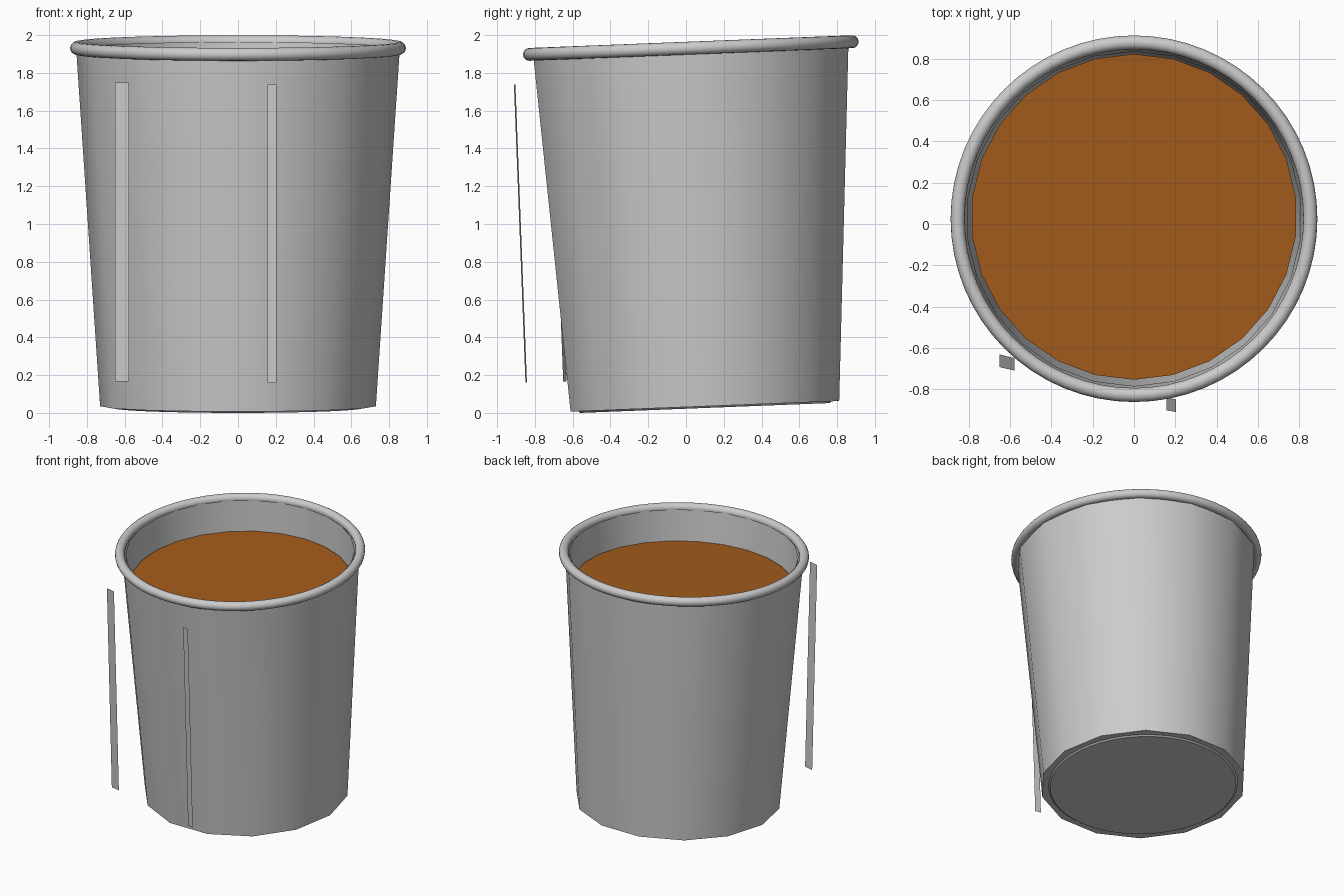
import bpy, bmesh, math
from mathutils import Matrix

if "Cube" in bpy.data.objects:
    bpy.data.objects.remove(bpy.data.objects["Cube"])

# The whole cup leans slightly towards the front
TILT = Matrix.Translation((0, 0.10, 0.035)) @ Matrix.Rotation(math.radians(2.25), 4, 'X')
RIM_Z, LIQUID_Z = 1.898, 1.665


def finish(name, bm, tilt=True, smooth=None):
    mesh = bpy.data.meshes.new(name)
    bm.to_mesh(mesh)
    bm.free()
    obj = bpy.data.objects.new(name, mesh)
    bpy.context.collection.objects.link(obj)
    if tilt:
        obj.matrix_world = TILT
    if smooth:
        bpy.ops.object.select_all(action='DESELECT')
        obj.select_set(True)
        bpy.context.view_layer.objects.active = obj
        bpy.ops.object.shade_smooth_by_angle(angle=math.radians(smooth))
    return obj


def ring(bm, sides, radius, z, phase=0.0):
    return [bm.verts.new((radius * math.cos(phase + math.tau * i / sides),
                          radius * math.sin(phase + math.tau * i / sides), z))
            for i in range(sides)]


def bridge(bm, low, high):
    n = len(low)
    for i in range(n):
        j = (i + 1) % n
        bm.faces.new((low[i], low[j], high[j], high[i]))


# Tapered outer wall, fourteen sides, closed underneath
bm = bmesh.new()
low, high = ring(bm, 14, 0.73, 0), ring(bm, 14, 0.857, RIM_Z)
bridge(bm, low, high)
bm.faces.new(low[::-1])
finish("cup_wall", bm, smooth=40)

# Inner wall, facing inward
bm = bmesh.new()
low, high = ring(bm, 26, 0.69, 0.03, math.pi / 2), ring(bm, 26, 0.814, RIM_Z, math.pi / 2)
bridge(bm, high, low)
bm.faces.new(low)
finish("inner_wall", bm, smooth=40)

# Thin round base disc
bm = bmesh.new()
low, high = ring(bm, 48, 0.66, -0.009), ring(bm, 48, 0.672, 0.0)
bridge(bm, low, high)
bm.faces.new(low[::-1])
finish("base_disc", bm, smooth=30)

# Rolled rim
bpy.ops.mesh.primitive_torus_add(major_segments=64, minor_segments=16,
                                 major_radius=0.855, minor_radius=0.034)
rim = bpy.context.object
rim.name = "rolled_rim"
rim.matrix_world = TILT @ Matrix.Translation((0, 0, RIM_Z))
bpy.ops.object.shade_smooth_by_angle(angle=math.radians(60))

# Drink surface
bm = bmesh.new()
bm.faces.new(ring(bm, 26, 0.79, LIQUID_Z, math.pi / 2))
drink = finish("drink", bm)
mat = bpy.data.materials.new("drink_orange")
mat.diffuse_color = (0.37, 0.105, 0.011, 1)
mat.use_nodes = True
mat.node_tree.nodes["Principled BSDF"].inputs["Base Color"].default_value = mat.diffuse_color
drink.data.materials.append(mat)

# Two flat strips in front of the cup: (x, y) of the left and right bottom corners, z range
for side, (x0, y0), (x1, y1), z0, z1 in (
        ("left", (-0.652, -0.632), (-0.578, -0.65), 0.165, 1.748),
        ("right", (0.157, -0.842), (0.203, -0.85), 0.16, 1.738)):
    bm = bmesh.new()
    lean = -0.061
    bm.faces.new([bm.verts.new(p) for p in (
        (x0, y0, z0), (x1, y1, z0), (x1, y1 + lean, z1), (x0, y0 + lean, z1))])
    finish("highlight_strip_" + side, bm, tilt=False)
